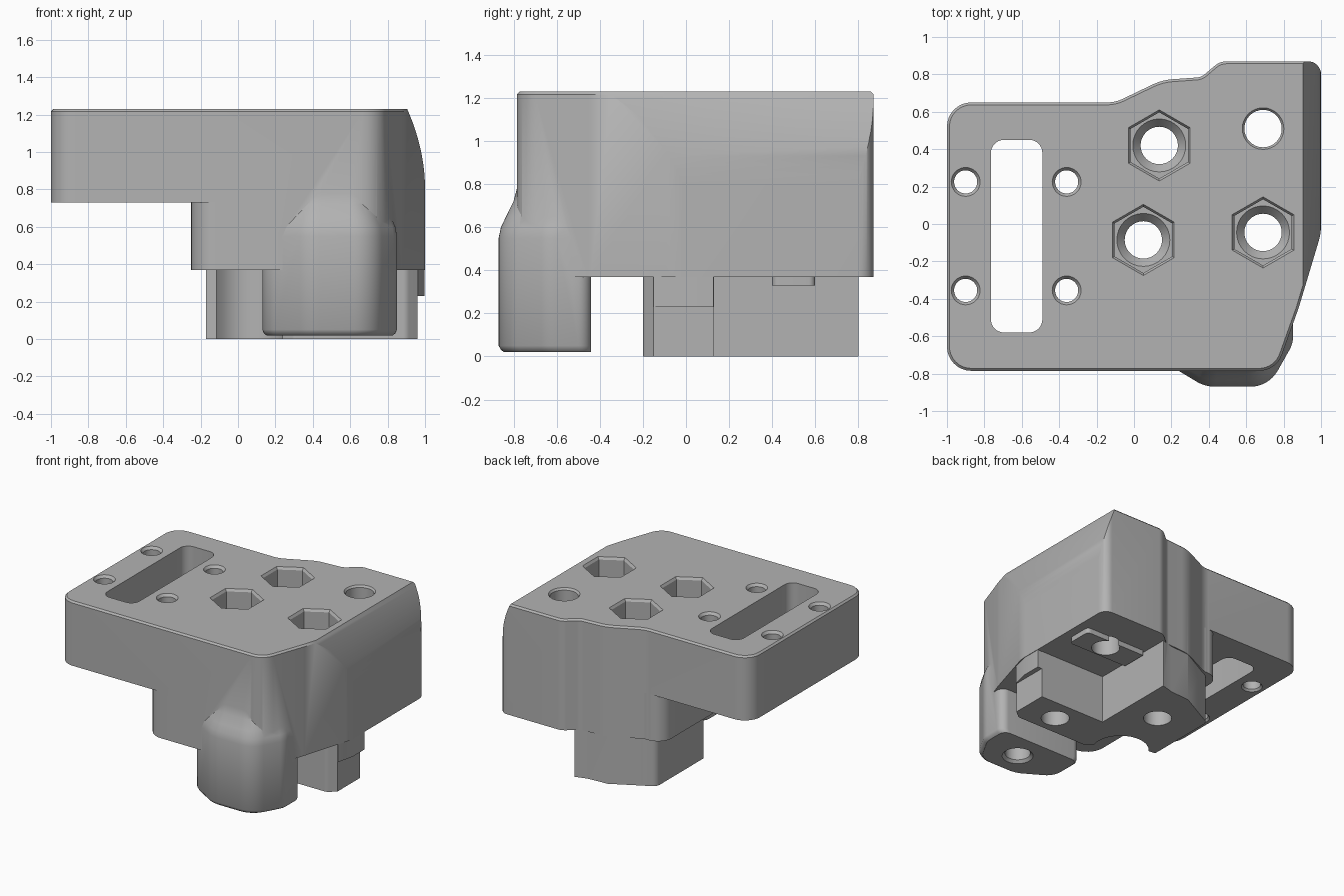
import bpy, bmesh
from math import pi, cos, sin, tan, radians
from mathutils import Vector

if "Cube" in bpy.data.objects:
    bpy.data.objects.remove(bpy.data.objects["Cube"], do_unlink=True)

grey = bpy.data.materials.new("matte grey")
grey.use_nodes = True
grey.diffuse_color = (0.45, 0.45, 0.45, 1)
grey.node_tree.nodes["Principled BSDF"].inputs["Base Color"].default_value = (0.45, 0.45, 0.45, 1)


def rounded(corners, steps=8):
    """Outline from (x, y, radius) corners; radius may be left out."""
    out = []
    for i, c in enumerate(corners):
        p = Vector(c[:2])
        if len(c) < 3:
            out.append(p)
            continue
        a = (Vector(corners[i - 1][:2]) - p).normalized()
        b = (Vector(corners[(i + 1) % len(corners)][:2]) - p).normalized()
        half = a.angle(b) / 2
        centre = p + (a + b).normalized() * (c[2] / sin(half))
        start = p + a * (c[2] / tan(half)) - centre
        end = p + b * (c[2] / tan(half)) - centre
        turn = start.angle_signed(end)
        for k in range(steps + 1):
            t = -turn * k / steps
            out.append(centre + Vector((start.x * cos(t) - start.y * sin(t),
                                        start.x * sin(t) + start.y * cos(t))))
    return out


def loft(name, rings):
    """Solid through a stack of equal-sized rings of 3D points."""
    bm = bmesh.new()
    rows = [[bm.verts.new(p) for p in ring] for ring in rings]
    n = len(rows[0])
    for low, high in zip(rows, rows[1:]):
        for i in range(n):
            j = (i + 1) % n
            bm.faces.new((low[i], low[j], high[j], high[i]))
    bm.faces.new(rows[0][::-1])
    bm.faces.new(rows[-1])
    bmesh.ops.recalc_face_normals(bm, faces=bm.faces)
    mesh = bpy.data.meshes.new(name)
    bm.to_mesh(mesh)
    bm.free()
    mesh.materials.append(grey)
    ob = bpy.data.objects.new(name, mesh)
    bpy.context.collection.objects.link(ob)
    return ob


def prism(name, outline, z0, z1):
    return loft(name, [[(p[0], p[1], z) for p in outline] for z in (z0, z1)])


def lathe(name, x, y, profile, sides=32):
    """Stack of circles (radius, z); six sides gives a hexagon pointing along y."""
    return loft(name, [[(x + r * sin(2 * pi * i / sides), y + r * cos(2 * pi * i / sides), z)
                        for i in range(sides)] for r, z in profile])


def combine(target, tool, operation):
    mod = target.modifiers.new("combine", "BOOLEAN")
    mod.operation, mod.solver, mod.object = operation, "EXACT", tool
    bpy.context.view_layer.objects.active = target
    bpy.ops.object.modifier_apply(modifier=mod.name)
    bpy.data.objects.remove(tool, do_unlink=True)


# Main block with a chamfered top rim
TOP = 1.23
body = prism("mount_body", rounded([
    (-1, -.785, .13), (.76, -.785, .13), (.88, -.45, .3), (1, -.05, .3),
    (1, .87, .07), (.46, .87, .1), (.36, .785, .07), (.15, .77, .3),
    (-.1, .65, .2), (-1, .65, .13)]), .37, TOP)
bm = bmesh.new()
bm.from_mesh(body.data)
rim = [e for e in bm.edges if all(v.co.z > TOP - .01 for v in e.verts)]
bmesh.ops.bevel(bm, geom=rim, offset=.013, segments=1, affect="EDGES")
bm.to_mesh(body.data)
bm.free()

# Space under the overhanging plate
combine(body, prism("under_plate_cut", rounded([
    (-1.2, -1), (-.1, -1), (-.1, -.786), (-.25, -.786, .14), (-.25, .652, .12),
    (-.1, .652), (-.1, 1), (-1.2, 1)]), .2, .73), "DIFFERENCE")

# Curved shoulder along the upper left side
curve = [(1.0 - .1 * (i / 10) ** 2, .8 + (TOP + .01 - .8) * i / 10) for i in range(11)]
side = [(1.2, .8)] + curve + [(.9, 1.4), (1.2, 1.4)]
combine(body, loft("shoulder_cut", [[(x, y, z) for x, z in side] for y in (-1.2, 1.2)]), "DIFFERENCE")

# Stepped rear leg, notched around the middle bolt
notch = [(.05 + .2 * cos(t), -.09 + .2 * sin(t))
         for t in (radians(145 - 15 * k) for k in range(12))]
back = [(.4, .8), (.3, .772), (.14, .762), (-.08, .645, .05), (-.17, .6, .06)]
combine(body, prism("rear_leg", rounded(
    [(-.17, .03)] + notch + [(.3, -.2, .04), (.9, -.2, .05), (.96, -.15),
                             (.96, .13), (.4, .13)] + back), 0, .45), "UNION")
combine(body, prism("leg_ledge", [(.7, -.15), (.965, -.15), (.997, -.02), (.997, .128), (.7, .128)],
                    .23, .45), "UNION")

# Front post that blends into the block
foot = rounded([(.13, -.44, .06), (.85, -.44, .06), (.85, -.64, .14), (.72, -.87, .17),
                (.38, -.87, .2), (.13, -.72, .13)])
levels = [(.02, .94), (.03, .975), (.05, 1), (.55, 1), (.6, .975), (.65, .92),
          (.72, .84), (.8, .79), (.9, .77)]
combine(body, loft("front_post", [[(.49 + (p.x - .49) * k, -.44 + (p.y + .44) * k, z)
                                   for p in foot] for z, k in levels]), "UNION")

# Raised key bar under the block
combine(body, prism("key_bar", rounded([(.42, .4), (.93, .4, .03), (.93, .6, .03), (.42, .6)]),
                    .33, .45), "UNION")

# Long slot in the plate
combine(body, prism("slot_cut", rounded([
    (-.765, -.58, .07), (-.49, -.58, .07), (-.49, .45, .07), (-.765, .45, .07)]), .5, 1.4), "DIFFERENCE")

# Four countersunk screw holes beside the slot
for x in (-.9, -.36):
    for y in (-.355, .225):
        combine(body, lathe("screw_hole", x, y, [
            (.075, .6), (.075, .73), (.062, .745), (.062, 1.21), (.078, 1.231), (.078, 1.4)]),
            "DIFFERENCE")

# Bolt holes with hexagonal nut pockets
for x, y in ((.135, .42), (.05, -.085), (.69, -.045)):
    combine(body, lathe("bolt_hole", x, y, [(.1, -.1), (.1, .9), (.15, .96), (.15, 1.1)]), "DIFFERENCE")
    combine(body, lathe("nut_pocket", x, y, [
        (.177, .95), (.177, 1.212), (.191, 1.231), (.191, 1.4)], 6), "DIFFERENCE")

# Plain through hole and the blind hole under the post
combine(body, lathe("plain_hole", .69, .51, [
    (.1, .2), (.1, 1.215), (.112, 1.231), (.112, 1.4)]), "DIFFERENCE")
combine(body, lathe("post_hole", .53, -.65, [(.11, -.1), (.11, .02), (.09, .04), (.09, .6)]), "DIFFERENCE")

bpy.ops.object.select_all(action="DESELECT")
body.select_set(True)
bpy.context.view_layer.objects.active = body
bpy.ops.object.shade_smooth_by_angle(angle=radians(30))
